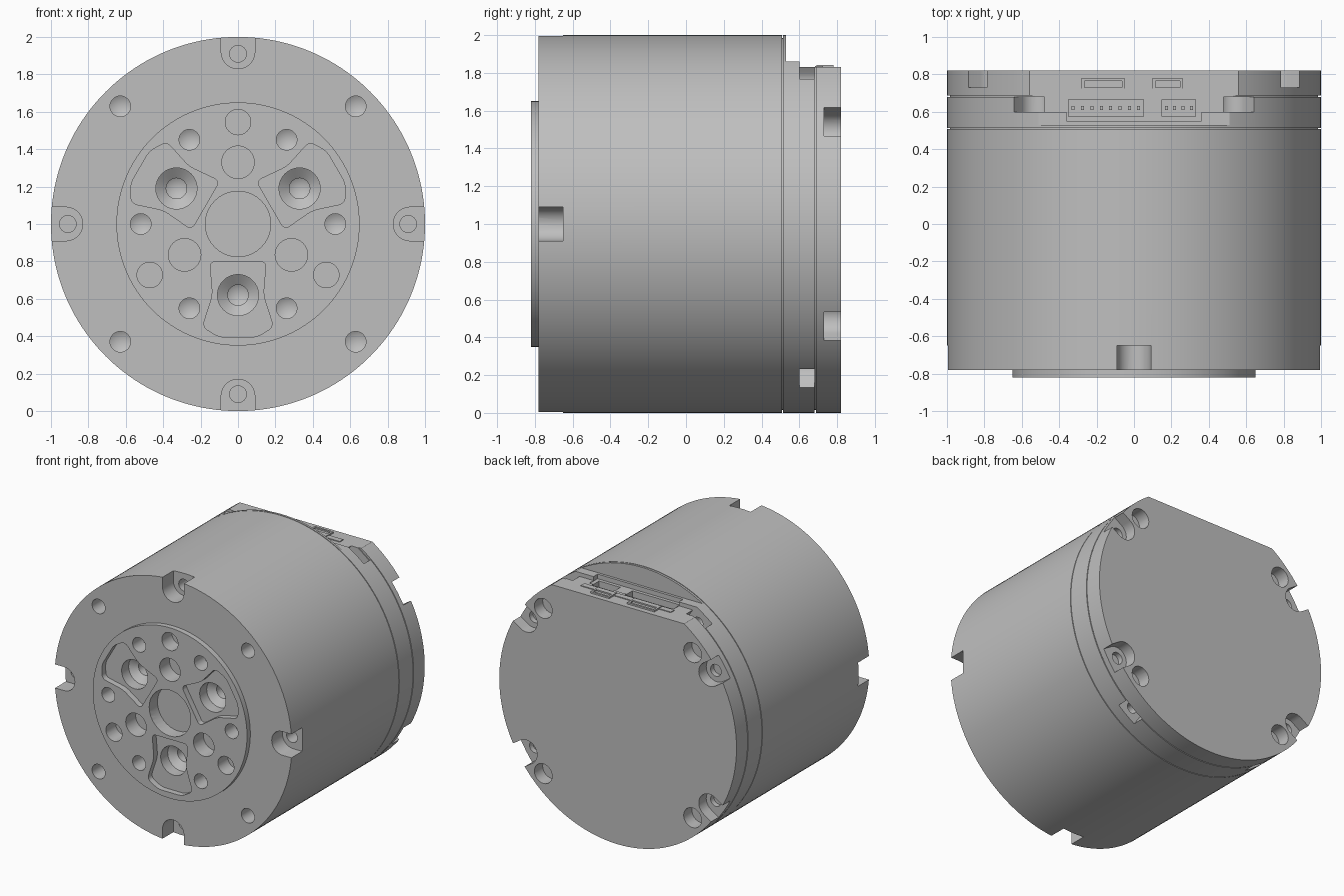
import bpy, bmesh, math
from mathutils import Vector

cube = bpy.data.objects.get("Cube")
if cube:
    bpy.data.objects.remove(cube, do_unlink=True)

grey = bpy.data.materials.new("machined_grey")
grey.use_nodes = True
COLOUR = (0.52, 0.52, 0.52, 1)
grey.diffuse_color = COLOUR
grey.node_tree.nodes["Principled BSDF"].inputs["Base Color"].default_value = COLOUR


def finish(name, bm):
    bmesh.ops.recalc_face_normals(bm, faces=bm.faces)
    mesh = bpy.data.meshes.new(name)
    bm.to_mesh(mesh)
    bm.free()
    mesh.materials.append(grey)
    ob = bpy.data.objects.new(name, mesh)
    bpy.context.collection.objects.link(ob)
    return ob


def lathe(name, profile, x=0, z=1, steps=32):
    """Revolve (radius, y) points about an axis parallel to y."""
    bm = bmesh.new()
    verts = [bm.verts.new((x + r, y, z)) for r, y in profile]
    edges = [bm.edges.new(pair) for pair in zip(verts, verts[1:])]
    bmesh.ops.spin(bm, geom=verts + edges, cent=(x, 0, z), axis=(0, 1, 0),
                   angle=math.tau, steps=steps)
    bmesh.ops.remove_doubles(bm, verts=bm.verts, dist=1e-5)
    return finish(name, bm)


def prism(name, outline, y0, y1, angle=0, round_by=0):
    """Extrude a (radial, tangential) outline, turned about the motor axis."""
    c, s = math.cos(angle), math.sin(angle)
    bm = bmesh.new()
    face = bm.faces.new([bm.verts.new((u * c - v * s, y0, 1 + u * s + v * c))
                         for u, v in outline])
    out = bmesh.ops.extrude_face_region(bm, geom=[face])["geom"]
    bmesh.ops.translate(bm, vec=Vector((0, y1 - y0, 0)),
                        verts=[g for g in out if isinstance(g, bmesh.types.BMVert)])
    if round_by:
        sides = [e for e in bm.edges if abs(e.verts[0].co.y - e.verts[1].co.y) > 1e-4]
        bmesh.ops.bevel(bm, geom=sides, offset=round_by, segments=5,
                        profile=0.5, affect='EDGES')
    return finish(name, bm)


def box(name, x0, x1, y0, y1, z0, z1):
    return prism(name, [(x0, z0 - 1), (x1, z0 - 1), (x1, z1 - 1), (x0, z1 - 1)], y0, y1)


def hole(x, z, r, y0, y1, tip=0):
    """Drill cutter from y0 to y1, with an optional conical tip."""
    return lathe("cutter", [(0, y0), (r, y0), (r, y1), (0, y1 + tip)], x, z)


def polar(r, degrees):
    a = math.radians(degrees)
    return r * math.cos(a), 1 + r * math.sin(a)


def slot(degrees, w, y0, y1):
    """Round-ended notch open at the rim."""
    arc = [math.radians(90 + 180 * i / 16) for i in range(17)]
    outline = [(1.1, -w), (1.1, w)] + [(0.92 + w * math.cos(t), w * math.sin(t)) for t in arc]
    return prism("cutter", outline, y0, y1, math.radians(degrees))


def cut(target, cutters):
    for c in cutters:
        mod = target.modifiers.new("cut", 'BOOLEAN')
        mod.operation = 'DIFFERENCE'
        mod.solver = 'EXACT'
        mod.object = c
        bpy.context.view_layer.objects.active = target
        bpy.ops.object.modifier_apply(modifier=mod.name)
        bpy.data.objects.remove(c, do_unlink=True)


def smooth(ob):
    bpy.ops.object.select_all(action='DESELECT')
    ob.select_set(True)
    bpy.context.view_layer.objects.active = ob
    bpy.ops.object.shade_smooth_by_angle()


# Main housing with the raised output flange
housing = lathe("motor_housing", [(0, -0.82), (0.65, -0.82), (0.65, -0.78), (1, -0.78),
                                  (1, 0.508), (0, 0.508)], steps=160)
cuts = [hole(0, 1, 0.175, -0.9, -0.72)]
for a in (90, 210, 330):
    cuts.append(hole(*polar(0.545, a), 0.068, -0.9, -0.7))
    cuts.append(hole(*polar(0.33, a), 0.087, -0.9, -0.7))
for a in range(0, 360, 60):
    cuts.append(hole(*polar(0.52, a), 0.055, -0.9, -0.7, 0.03))
# Rounded pockets with stepped bores
pocket = [(0.2, -0.15), (0.2, 0.15), (0.38, 0.135), (0.55, 0.19),
          (0.605, 0.1), (0.605, -0.1), (0.55, -0.19), (0.38, -0.135)]
for a in (30, 150, 270):
    cuts.append(prism("cutter", pocket, -0.9, -0.775, math.radians(a), 0.03))
    x, z = polar(0.38, a)
    cuts.append(lathe("cutter", [(0, -0.9), (0.11, -0.9), (0.11, -0.69), (0.055, -0.65),
                                 (0.055, -0.58), (0, -0.55)], x, z))
# Face screw holes and rim notches
for a in (0, 90, 180, 270):
    cuts.append(hole(*polar(0.89, a + 45), 0.055, -0.9, -0.65, 0.03))
    cuts.append(slot(a, 0.09, -0.9, -0.65))
    cuts.append(hole(*polar(0.91, a), 0.045, -0.7, -0.55))
cut(housing, cuts)

# Rear ring with stepped flat top
ring = lathe("rear_ring", [(0, 0.508), (0.985, 0.508), (0.985, 0.514), (1, 0.514),
                           (1, 0.68), (0, 0.68)], steps=160)
cuts = [box("cutter", -1, 1, 0.53, 0.8, 1.86, 2.1),
        box("cutter", -1, 1, 0.6, 0.8, 1.83, 2.1),
        box("cutter", -0.36, 0.36, 0.55, 0.65, 1.825, 2.1)]
for a in (55, 125, 235, 305):
    cuts.append(slot(a, 0.085, 0.6, 0.75))
    cuts.append(hole(*polar(0.91, a), 0.04, 0.5, 0.65))
sockets = {"large": (-0.35, 0.05, 8), "small": (0.15, 0.33, 4)}
for x0, x1, count in sockets.values():
    cuts.append(box("cutter", x0, x1, 0.575, 0.665, 1.7, 2))
cut(ring, cuts)

# Connector pins
for label, (x0, x1, count) in sockets.items():
    for i in range(count):
        x = x0 + (x1 - x0) * (i + 0.5) / count
        box(label + "_socket_pin", x - 0.008, x + 0.008, 0.61, 0.63, 1.69, 1.79)

# Rear cap with flat top, screw holes and rim notches
cap = lathe("rear_cap", [(0, 0.68), (0.985, 0.68), (0.985, 0.687), (1, 0.687),
                         (1, 0.82), (0, 0.82)], steps=160)
cuts = [box("cutter", -1, 1, 0.6, 0.9, 1.83, 2.1)]
for a in (45, 135, 225, 315):
    cuts.append(hole(*polar(0.89, a), 0.075, 0.72, 0.9))
for a in (33, 147, 213, 327):
    cuts.append(slot(a, 0.09, 0.73, 0.9))
    cuts.append(hole(*polar(0.91, a), 0.045, 0.69, 0.8))
cut(cap, cuts)

# Connector surround and latch housings on the flat
box("connector_rim", -0.38, 0.38, 0.682, 0.725, 1.8, 1.836)
for label, x0, x1 in (("large", -0.28, -0.05), ("small", 0.1, 0.26)):
    latch = box(label + "_latch", x0, x1, 0.69, 0.78, 1.8, 1.842)
    cut(latch, [box("cutter", x0 + 0.015, x1 - 0.015, 0.73, 0.765, 1.832, 1.9)])

for part in (housing, ring, cap):
    smooth(part)
